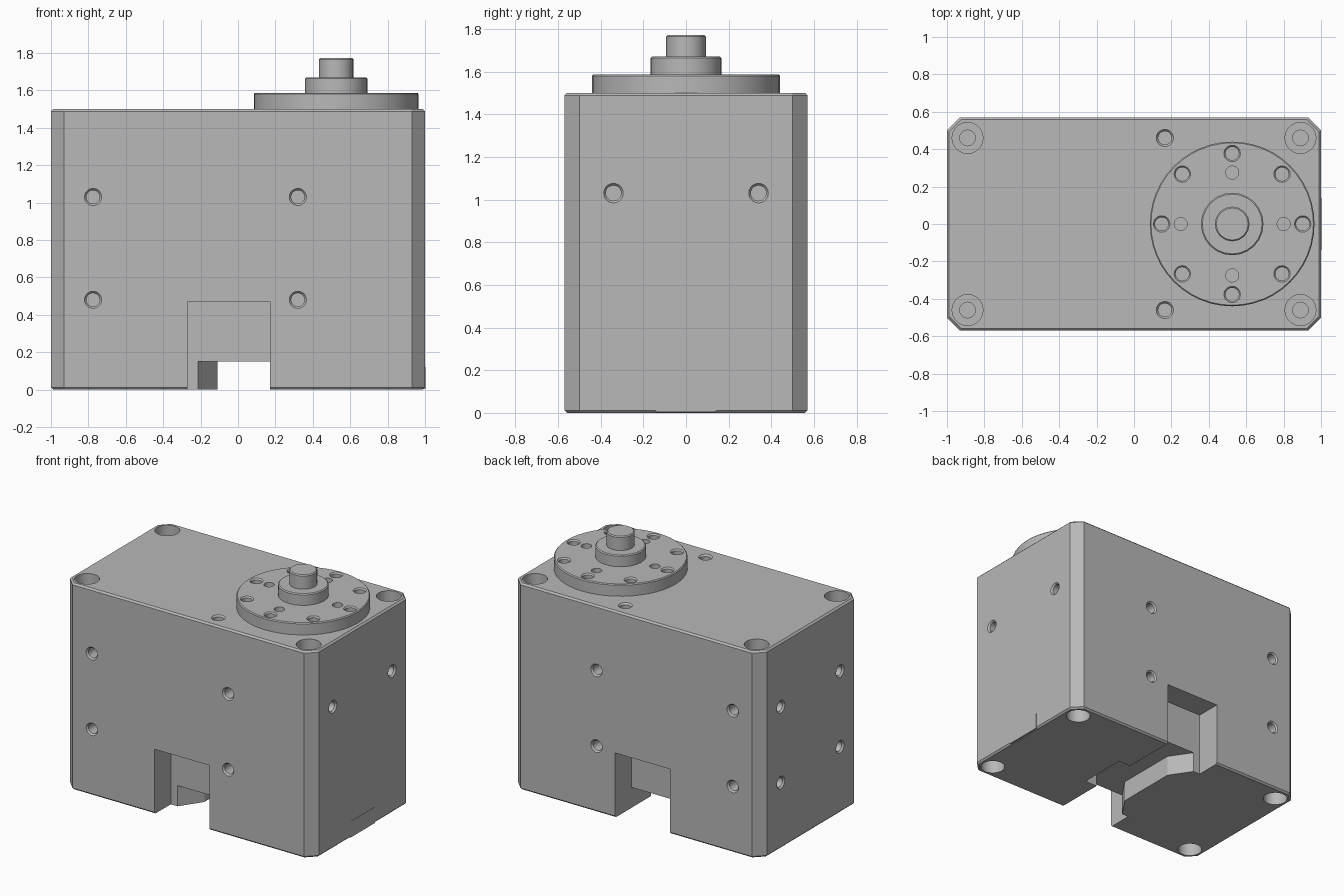
import bpy, bmesh, math
from mathutils import Matrix, Vector

if "Cube" in bpy.data.objects:
    bpy.data.objects.remove(bpy.data.objects["Cube"])

W, D, H = 1.0, 0.57, 1.5        # half width, half depth, height of the case
HORN_X = 0.525                  # output axis position

grey = bpy.data.materials.new("grey_metal")
grey.use_nodes = True
colour = (0.48, 0.48, 0.48, 1)
grey.diffuse_color = colour
grey.node_tree.nodes["Principled BSDF"].inputs["Base Color"].default_value = colour


def finish(bm, name):
    bmesh.ops.recalc_face_normals(bm, faces=bm.faces)
    mesh = bpy.data.meshes.new(name)
    bm.to_mesh(mesh)
    bm.free()
    mesh.materials.append(grey)
    obj = bpy.data.objects.new(name, mesh)
    bpy.context.collection.objects.link(obj)
    return obj


def prism(bm, outline, z0, z1):
    """Extrude a plan outline between two heights."""
    face = bm.faces.new([bm.verts.new((x, y, z0)) for x, y in outline])
    top = bmesh.ops.extrude_face_region(bm, geom=[face])["geom"]
    verts = [g for g in top if isinstance(g, bmesh.types.BMVert)]
    bmesh.ops.translate(bm, verts=verts, vec=(0, 0, z1 - z0))


def rect(x0, x1, y0, y1):
    return [(x0, y0), (x1, y0), (x1, y1), (x0, y1)]


def lathe(bm, profile, place, sides):
    """Closed turned solid from (radius, height) pairs, put in place by a matrix."""
    rings = [[bm.verts.new(place @ Vector((r * math.cos(a), r * math.sin(a), z)))
              for a in (math.tau * i / sides for i in range(sides))]
             for r, z in profile]
    for low, high in zip(rings, rings[1:]):
        for i in range(sides):
            j = (i + 1) % sides
            bm.faces.new((low[i], low[j], high[j], high[i]))
    bm.faces.new(rings[0])
    bm.faces.new(rings[-1])


def drill(bm, point, outward, steps, sides=20):
    """Hole cutter: steps are (radius, depth) pairs going inward."""
    turn = Vector(outward).to_track_quat("Z", "Y").to_matrix().to_4x4()
    profile = [(steps[0][0], 0.02)] + [(r, -d) for r, d in steps]
    lathe(bm, profile, Matrix.Translation(point) @ turn, sides)


def cut(target, bm):
    tool = finish(bm, "cutter")
    tool.hide_render = True
    mod = target.modifiers.new("cut", "BOOLEAN")
    mod.object, mod.operation, mod.solver = tool, "DIFFERENCE", "EXACT"
    bpy.context.view_layer.objects.active = target
    bpy.ops.object.modifier_apply(modifier=mod.name)
    bpy.data.objects.remove(tool)


def smooth(obj):
    bpy.ops.object.select_all(action="DESELECT")
    obj.select_set(True)
    bpy.context.view_layer.objects.active = obj
    bpy.ops.object.shade_smooth_by_angle(angle=math.radians(30))


# Case: block with chamfered corners and thin edge breaks
c = 0.07
bm = bmesh.new()
prism(bm, [(W, D - c), (W - c, D), (c - W, D), (-W, D - c),
           (-W, c - D), (c - W, -D), (W - c, -D), (W, c - D)], 0, H)
rims = [e for e in bm.edges if abs(e.verts[0].co.z - e.verts[1].co.z) < 0.01]
bmesh.ops.bevel(bm, geom=rims, offset=0.012, segments=1, affect="EDGES")
case = finish(bm, "case")

# Cable recesses, front and back
bm = bmesh.new()
for s in (-1, 1):
    prism(bm, rect(-0.27, 0.17, *sorted((s * 0.385, s * 0.7))), -0.1, 0.47)
cut(case, bm)

# Cable channel joining the recesses, with flared mouths and a side pocket
bm = bmesh.new()
prism(bm, [(-0.215, -0.4), (-0.215, -0.385), (-0.11, -0.23), (-0.11, 0.23),
           (-0.215, 0.385), (-0.215, 0.4), (0.17, 0.4), (0.17, 0.16),
           (0.27, 0.16), (0.27, -0.2), (0.17, -0.2), (0.17, -0.4)], -0.1, 0.15)
cut(case, bm)

# Screw holes of the case
screw = [(0.046, 0), (0.036, 0.012), (0.036, 0.14)]
bore = [(0.083, 0.2), (0.042, 0.2), (0.042, 0.4)]
bm = bmesh.new()
for s in (-1, 1):
    for x in (-0.89, 0.89):
        drill(bm, (x, s * 0.46, H), (0, 0, 1), bore)
        drill(bm, (x, s * 0.46, 0), (0, 0, -1), bore)
    drill(bm, (0.165, s * 0.46, H), (0, 0, 1), screw)
    drill(bm, (W, s * 0.34, 1.03), (1, 0, 0), screw)
    for z in (0.48, 1.03):
        drill(bm, (-W, s * 0.34, z), (-1, 0, 0), screw)
        for x in (-0.775, 0.32):
            drill(bm, (x, s * D, z), (0, s, 0), screw)
cut(case, bm)
smooth(case)

# Small plug plate low on the left end
bm = bmesh.new()
prism(bm, rect(W - 0.02, W + 0.002, -0.14, 0.14), 0.004, 0.12)
finish(bm, "end_plug")

# Output horn disc with two rings of holes
axis = Matrix.Translation((HORN_X, 0, 0))
bm = bmesh.new()
lathe(bm, [(0.44, H - 0.005), (0.44, 1.58), (0.434, 1.587)], axis, 48)
horn = finish(bm, "horn_disc")
bm = bmesh.new()
for i in range(8):
    a = math.tau * i / 8
    ray = Vector((math.cos(a), math.sin(a), 0))
    top = Vector((HORN_X, 0, 1.587))
    drill(bm, top + ray * 0.377, (0, 0, 1), [(0.044, 0), (0.036, 0.01), (0.036, 0.08)])
    if i % 2 == 0:
        drill(bm, top + ray * 0.275, (0, 0, 1), [(0.035, 0.06)])
cut(horn, bm)
smooth(horn)

# Hub and shaft end
for name, r, z0, z1, sides in (("horn_hub", 0.167, 1.57, 1.67, 24),
                               ("shaft_end", 0.093, 1.66, 1.772, 16)):
    bm = bmesh.new()
    lathe(bm, [(r, z0), (r, z1 - 0.007), (r - 0.007, z1)], axis, sides)
    smooth(finish(bm, name))
